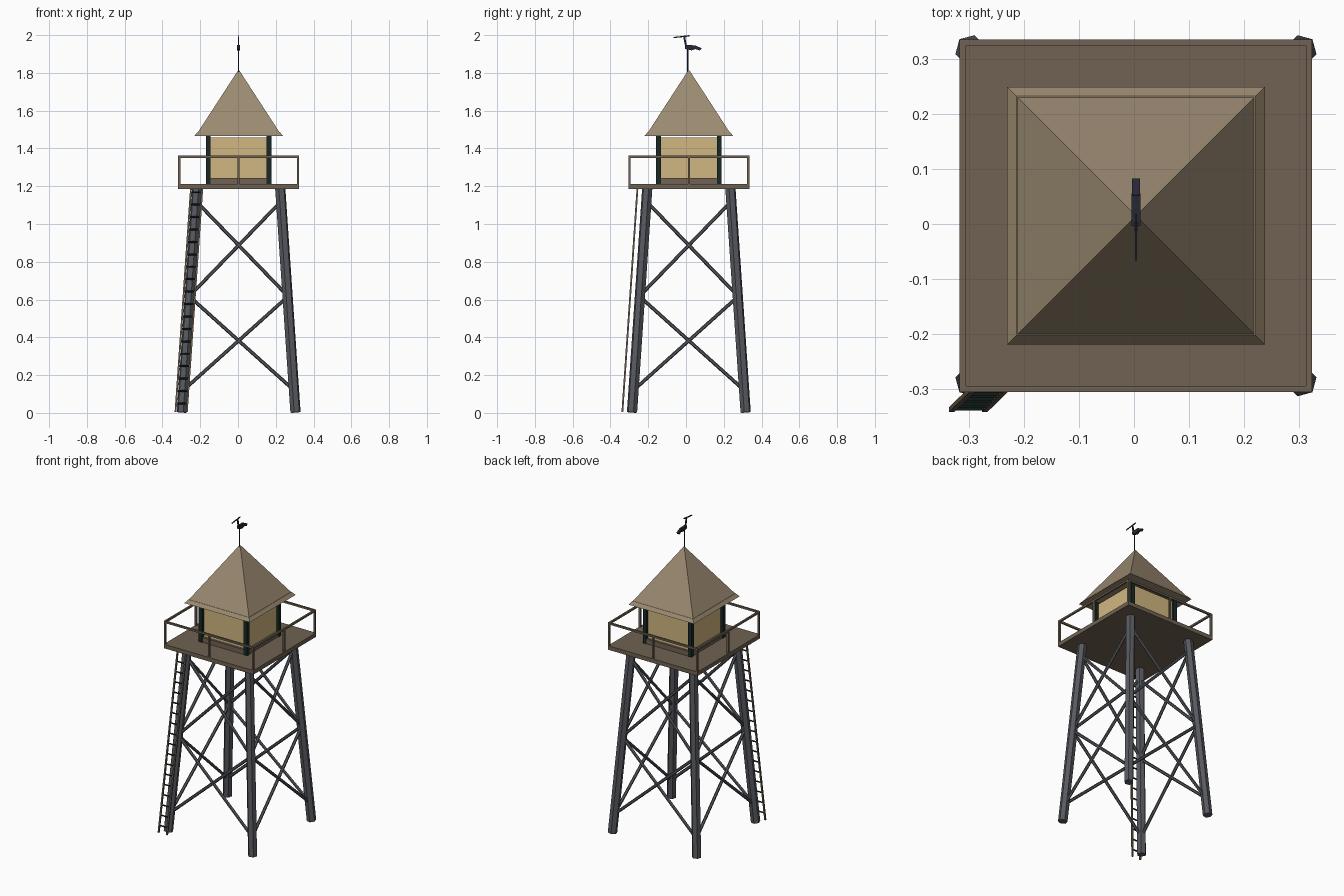
import bpy, bmesh, math
from mathutils import Vector, Matrix

if "Cube" in bpy.data.objects:
    bpy.data.objects.remove(bpy.data.objects["Cube"])

CX, CY = 0.0035, 0.015          # tower axis (ladder pushes it off centre)


def material(name, rgb):
    m = bpy.data.materials.new(name)
    m.diffuse_color = (*rgb, 1)
    m.use_nodes = True
    m.node_tree.nodes["Principled BSDF"].inputs["Base Color"].default_value = m.diffuse_color
    return m


STEEL = material("steel", (0.095, 0.10, 0.115))
WOOD = material("wood", (0.16, 0.122, 0.085))
ROOF = material("roof_boards", (0.33, 0.255, 0.165))
WALL = material("warm_wall", (0.64, 0.47, 0.22))
DARK = material("dark_green", (0.010, 0.022, 0.018))
VANE = material("vane_metal", (0.02, 0.02, 0.035))


def finish(bm, name, mat):
    bmesh.ops.recalc_face_normals(bm, faces=bm.faces)
    mesh = bpy.data.meshes.new(name)
    bm.to_mesh(mesh)
    bm.free()
    mesh.materials.append(mat)
    ob = bpy.data.objects.new(name, mesh)
    bpy.context.collection.objects.link(ob)
    return ob


def add_box(bm, lo, hi):
    lo, hi = Vector(lo), Vector(hi)
    mat = Matrix.Translation((lo + hi) / 2) @ Matrix.Diagonal((*(hi - lo), 1))
    bmesh.ops.create_cube(bm, size=1, matrix=mat)


def add_bar(bm, a, b, r, sides=6):
    a, b = Vector(a), Vector(b)
    d = b - a
    mat = Matrix.Translation((a + b) / 2) @ d.to_track_quat('Z', 'Y').to_matrix().to_4x4()
    bmesh.ops.create_cone(bm, cap_ends=True, segments=sides, radius1=r, radius2=r,
                          depth=d.length, matrix=mat)


def square_box(name, half, z0, z1, mat):
    bm = bmesh.new()
    add_box(bm, (CX - half, CY - half, z0), (CX + half, CY + half, z1))
    return finish(bm, name, mat)


def leg_at(sx, sy, z):
    off = 0.301 - 0.081 * z / 1.19
    return (CX + sx * off, CY + sy * off, z)


CORNERS = [(-1, -1), (1, -1), (1, 1), (-1, 1)]

# Splayed legs
for i, (sx, sy) in enumerate(CORNERS):
    bm = bmesh.new()
    add_bar(bm, leg_at(sx, sy, 0.003), leg_at(sx, sy, 1.195), 0.028, 6)
    finish(bm, f"leg_{i + 1}", STEEL)

# Two tiers of cross bracing on every side
bm = bmesh.new()
for i in range(4):
    p, q = CORNERS[i], CORNERS[(i + 1) % 4]
    for lo, hi in ((0.12, 0.615), (0.62, 1.12)):
        add_bar(bm, leg_at(*p, lo), leg_at(*q, hi), 0.0095)
        add_bar(bm, leg_at(*q, lo), leg_at(*p, hi), 0.0095)
finish(bm, "cross_braces", STEEL)

# Platform
square_box("platform", 0.32, 1.186, 1.212, WOOD)

# Railing: corner and middle posts, one top rail
bm = bmesh.new()
R, T = 0.3145, 0.0055
for ix in (-1, 0, 1):
    for iy in (-1, 0, 1):
        if ix or iy:
            x, y = CX + ix * R, CY + iy * R
            add_box(bm, (x - T, y - T, 1.212), (x + T, y + T, 1.352))
for s in (-1, 1):
    x, y = CX + s * R, CY + s * R
    add_box(bm, (x - T, CY - R - T, 1.350), (x + T, CY + R + T, 1.362))
    add_box(bm, (CX - R - T, y - T, 1.350), (CX + R + T, y + T, 1.362))
finish(bm, "railing", WOOD)

# Cabin: sill, walls, corner posts
square_box("cabin_sill", 0.17, 1.21, 1.244, WOOD)
square_box("cabin_walls", 0.157, 1.22, 1.457, WALL)
bm = bmesh.new()
for sx, sy in CORNERS:
    x, y = CX + sx * 0.161, CY + sy * 0.161
    add_box(bm, (x - 0.0125, y - 0.0125, 1.212), (x + 0.0125, y + 0.0125, 1.472))
finish(bm, "cabin_corner_posts", DARK)


# Roof: sloped eave band and pyramid
def frustum(name, h0, z0, h1, z1, mat):
    bm = bmesh.new()
    m = Matrix.Translation((CX, CY, (z0 + z1) / 2)) @ Matrix.Rotation(math.pi / 4, 4, 'Z')
    k = math.sqrt(2)
    bmesh.ops.create_cone(bm, cap_ends=True, segments=4, radius1=h0 * k,
                          radius2=h1 * k, depth=z1 - z0, matrix=m)
    return finish(bm, name, mat)


frustum("roof_eaves", 0.234, 1.467, 0.217, 1.488, ROOF)
frustum("roof", 0.216, 1.486, 0.004, 1.812, ROOF)

# Ladder leaning along the front left leg
LADDER_LO = Vector((-0.301, -0.337, 0.004))
LADDER_HI = Vector((-0.219, -0.257, 1.188))
HALF = Vector((0.030, 0, 0))
bm = bmesh.new()
for s in (-1, 1):
    add_bar(bm, LADDER_LO + s * HALF, LADDER_HI + s * HALF, 0.0065, 4)
finish(bm, "ladder_rails", WOOD)
bm = bmesh.new()
N = 18
for i in range(N):
    c = LADDER_LO.lerp(LADDER_HI, (i + 0.7) / N)
    add_bar(bm, c - HALF, c + HALF, 0.005, 6)
finish(bm, "ladder_rungs", DARK)

# Weather vane: pole and a simple bird
bm = bmesh.new()
add_bar(bm, (CX, 0.010, 1.80), (CX, 0.010, 1.935), 0.0035)
finish(bm, "vane_pole", VANE)


def vane_slab(name, pts, half_w):
    bm = bmesh.new()
    face = bm.faces.new([bm.verts.new((CX - half_w, y, z)) for y, z in pts])
    ext = bmesh.ops.extrude_face_region(bm, geom=[face])
    verts = [v for v in ext["geom"] if isinstance(v, bmesh.types.BMVert)]
    bmesh.ops.translate(bm, vec=(2 * half_w, 0, 0), verts=verts)
    finish(bm, name, VANE)


vane_slab("bird_beak", [(-0.066, 1.984), (0.018, 1.993), (0.018, 2.0), (-0.066, 1.990)], 0.002)
vane_slab("bird_neck", [(-0.004, 1.935), (0.007, 1.930), (-0.004, 1.990), (-0.014, 1.989)], 0.003)
vane_slab("bird_body", [(-0.004, 1.927), (0.030, 1.919), (0.055, 1.928), (0.052, 1.946), (-0.004, 1.947)], 0.008)
vane_slab("bird_tail", [(0.045, 1.928), (0.074, 1.918), (0.083, 1.930), (0.050, 1.945)], 0.007)
